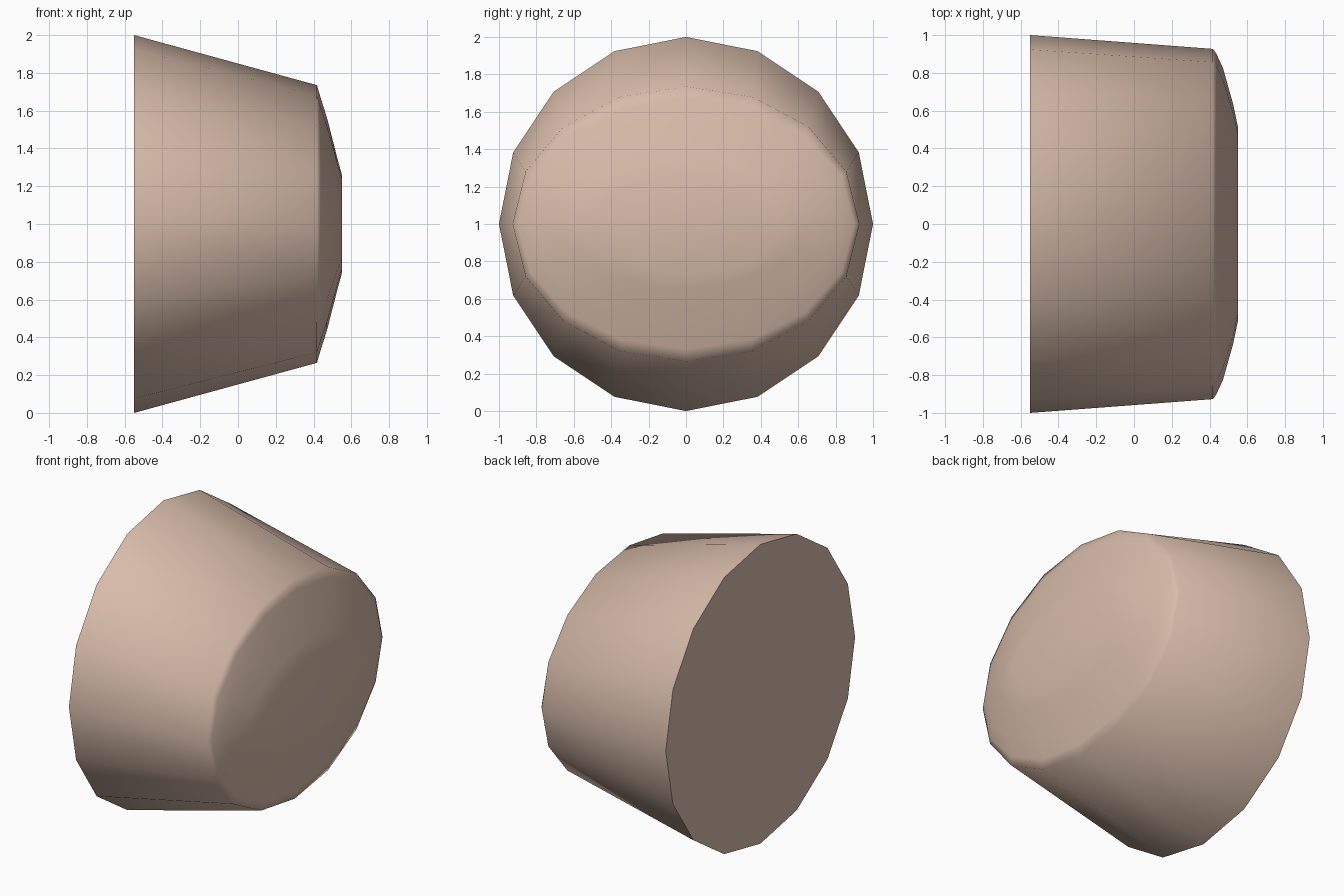
import bpy, bmesh, math

if "Cube" in bpy.data.objects:
    bpy.data.objects.remove(bpy.data.objects["Cube"])

SIDES = 16
# sections along x: (x, half width in y, half height in z)
SECTIONS = [
    (-0.55, 1.0, 1.0),
    (0.418, 0.927, 0.735),
    (0.437, 0.90, 0.67),
    (0.471, 0.825, 0.563),
    (0.525, 0.635, 0.352),
    (0.55, 0.515, 0.26),
]

bm = bmesh.new()


def ring(x, ry, rz):
    angles = [2 * math.pi * i / SIDES for i in range(SIDES)]
    return [bm.verts.new((x, ry * math.cos(a), 1 + rz * math.sin(a))) for a in angles]


# tapered shell with domed nose
rings = [ring(*s) for s in SECTIONS]
for a, b in zip(rings, rings[1:]):
    for i in range(SIDES):
        j = (i + 1) % SIDES
        bm.faces.new((a[i], a[j], b[j], b[i]))

# flat end caps
bm.faces.new(rings[0][::-1])
bm.faces.new(rings[-1])
bmesh.ops.recalc_face_normals(bm, faces=bm.faces)

mesh = bpy.data.meshes.new("tapered_cap")
bm.to_mesh(mesh)
bm.free()
obj = bpy.data.objects.new("tapered_cap", mesh)
bpy.context.collection.objects.link(obj)

# skin-beige colour
mat = bpy.data.materials.new("beige")
mat.diffuse_color = (0.68, 0.50, 0.40, 1)
mat.use_nodes = True
mat.node_tree.nodes["Principled BSDF"].inputs["Base Color"].default_value = mat.diffuse_color
mesh.materials.append(mat)

bpy.context.view_layer.objects.active = obj
obj.select_set(True)
bpy.ops.object.shade_smooth_by_angle(angle=math.radians(65))
